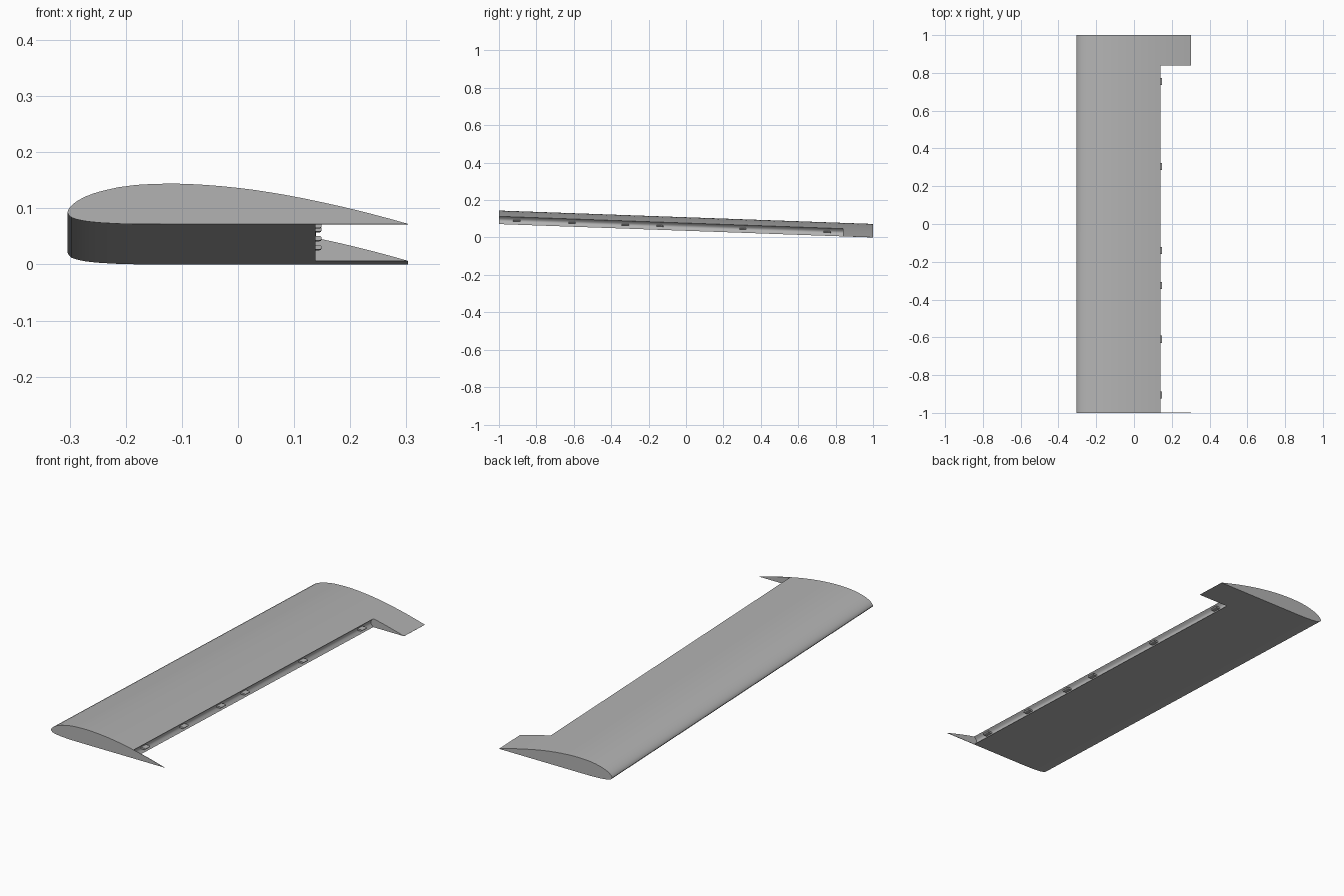
import bpy, bmesh, math

if "Cube" in bpy.data.objects:
    bpy.data.objects.remove(bpy.data.objects["Cube"])

X0, CHORD = -0.304, 0.607      # leading edge and chord length
DROP = 0.0358                  # spanwise slope: height lost per unit of y
COVE_X, COVE_END = 0.138, 0.84

grey = bpy.data.materials.new("light grey")
grey.diffuse_color = (0.45, 0.45, 0.45, 1)
grey.use_nodes = True
grey.node_tree.nodes["Principled BSDF"].inputs["Base Color"].default_value = grey.diffuse_color


def base(y):
    return DROP * (1 - y)


def prism(name, profile, y0, y1):
    """Extrude an x-z profile along y, following the spanwise slope."""
    bm = bmesh.new()
    rings = [[bm.verts.new((x, y, z + base(y))) for x, z in profile] for y in (y0, y1)]
    n = len(profile)
    for i in range(n):
        j = (i + 1) % n
        bm.faces.new((rings[0][i], rings[0][j], rings[1][j], rings[1][i]))
    bm.faces.new(rings[0])
    bm.faces.new(rings[1])
    bmesh.ops.recalc_face_normals(bm, faces=bm.faces)
    mesh = bpy.data.meshes.new(name)
    bm.to_mesh(mesh)
    bm.free()
    mesh.materials.append(grey)
    obj = bpy.data.objects.new(name, mesh)
    bpy.context.collection.objects.link(obj)
    return obj


def smooth(obj):
    bpy.ops.object.select_all(action='DESELECT')
    obj.select_set(True)
    bpy.context.view_layer.objects.active = obj
    bpy.ops.object.shade_smooth_by_angle(angle=math.radians(30))


# Flat-bottomed aerofoil, in percent of chord
upper = [(0, 3.5), (0.4, 4.5), (1.25, 5.45), (2.5, 6.5), (5, 7.9), (7.5, 8.85), (10, 9.6),
         (15, 10.7), (20, 11.36), (25, 11.65), (30, 11.75), (35, 11.68), (40, 11.4),
         (45, 11.02), (50, 10.52), (55, 9.9), (60, 9.15), (65, 8.3), (70, 7.35),
         (75, 6.3), (80, 5.22), (85, 4.05), (90, 2.8), (95, 1.49), (100, 0.1)]
lower = [(100, 0), (30, 0), (20, 0.03), (15, 0.15), (10, 0.42), (7.5, 0.63),
         (5, 0.93), (2.5, 1.47), (1.25, 1.93), (0.4, 2.65)]
section = [(X0 + CHORD * a / 100, CHORD * 1.015 * b / 100) for a, b in upper + lower]
wing = prism("wing_panel", section, -1, 1)

# Concave cove for the missing control surface, leaving a thin root rib and a tip block
cove = [(0.4, -0.02), (COVE_X, -0.02)]
for i in range(13):
    t = i / 12
    cove.append((COVE_X + 0.002 * t - 0.014 * math.sin(math.pi * t), 0.042 * t))
cove += [(0.14, 0.07), (0.4, 0.07)]
cutter = prism("cove_cutter", cove, -0.998, COVE_END)
cutter.hide_render = True
cut = wing.modifiers.new("cove", 'BOOLEAN')
cut.operation = 'DIFFERENCE'
cut.solver = 'EXACT'
cut.object = cutter
bpy.context.view_layer.objects.active = wing
bpy.ops.object.modifier_apply(modifier=cut.name)
bpy.data.objects.remove(cutter)
smooth(wing)

# Round-nosed hinge tabs along the cove
R = 0.004
tab = [(0.12, 0.021 - R), (0.12, 0.021 + R)]
for i in range(9):
    a = math.pi / 2 - math.pi * i / 8
    tab.append((0.145 + R * math.cos(a), 0.021 + R * math.sin(a)))
for k, y in enumerate((-0.905, -0.61, -0.325, -0.14, 0.305, 0.755)):
    smooth(prism(f"hinge_tab_{k + 1}", tab, y - 0.019, y + 0.019))
